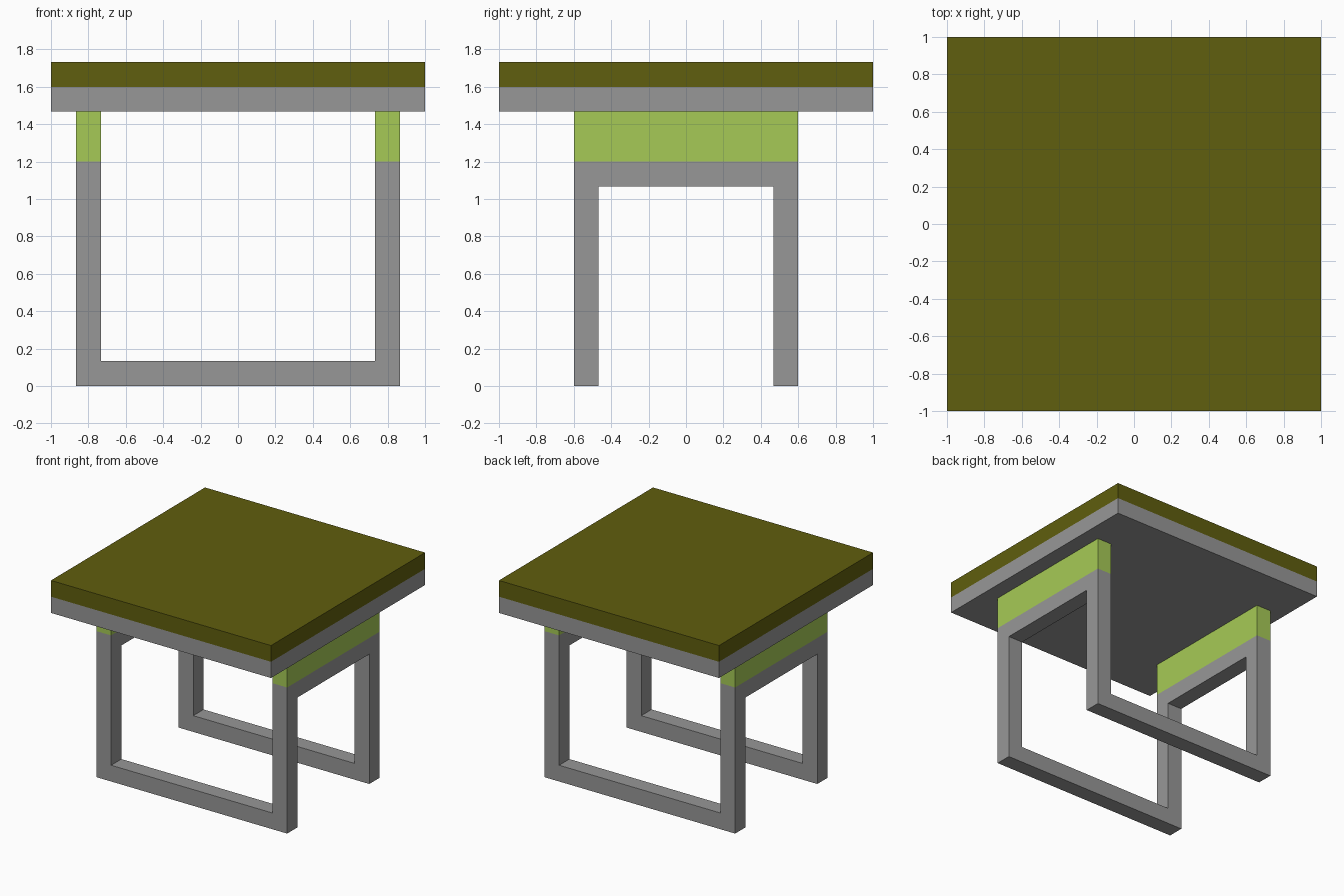
import bpy
import bmesh

if "Cube" in bpy.data.objects:
    bpy.data.objects.remove(bpy.data.objects["Cube"])

U = 2 / 15  # thickness of every bar and slab


def material(name, srgb):
    lin = [((c / 255 + 0.055) / 1.055) ** 2.4 if c > 10 else c / 255 / 12.92 for c in srgb]
    mat = bpy.data.materials.new(name)
    mat.diffuse_color = (*lin, 1)
    mat.use_nodes = True
    mat.node_tree.nodes["Principled BSDF"].inputs["Base Color"].default_value = mat.diffuse_color
    return mat


GREY = material("grey", (151, 151, 151))
GREEN = material("light green", (166, 202, 86))
OLIVE = material("dark olive", (96, 94, 14))


def prism(name, profile, y0, y1, mat):
    """Extrude an (x, z) outline from y0 to y1."""
    bm = bmesh.new()
    face = bm.faces.new([bm.verts.new((x, y0, z)) for x, z in profile])
    new = bmesh.ops.extrude_face_region(bm, geom=[face])["geom"]
    bmesh.ops.translate(bm, vec=(0, y1 - y0, 0),
                        verts=[v for v in new if isinstance(v, bmesh.types.BMVert)])
    bmesh.ops.recalc_face_normals(bm, faces=bm.faces)
    mesh = bpy.data.meshes.new(name)
    bm.to_mesh(mesh)
    bm.free()
    mesh.materials.append(mat)
    obj = bpy.data.objects.new(name, mesh)
    bpy.context.collection.objects.link(obj)
    return obj


def box(name, x0, x1, y0, y1, z0, z1, mat):
    return prism(name, [(x0, z0), (x1, z0), (x1, z1), (x0, z1)], y0, y1, mat)


XO, XI = 6.5 * U, 5.5 * U   # outer and inner leg faces
YO, YI = 4.5 * U, 3.5 * U   # outer and inner frame faces
LEG, RISER = 9 * U, 11 * U  # leg top and riser top

# U-shaped leg frames: two legs joined by a floor rail
u_shape = [(-XO, 0), (XO, 0), (XO, LEG), (XI, LEG),
           (XI, U), (-XI, U), (-XI, LEG), (-XO, LEG)]
prism("front_leg_frame", u_shape, -YO, -YI, GREY)
prism("back_leg_frame", u_shape, YI, YO, GREY)

# Side crossbars between the legs, with a riser block on top
for side, x in (("left", -XO), ("right", XI)):
    box(side + "_crossbar", x, x + U, -YI, YI, LEG - U, LEG, GREY)
    box(side + "_riser", x, x + U, -YO, YO, LEG, RISER, GREEN)

# Seat base and cushion
box("seat_base", -1, 1, -1, 1, RISER, RISER + U, GREY)
box("seat_cushion", -1, 1, -1, 1, RISER + U, RISER + 2 * U, OLIVE)
